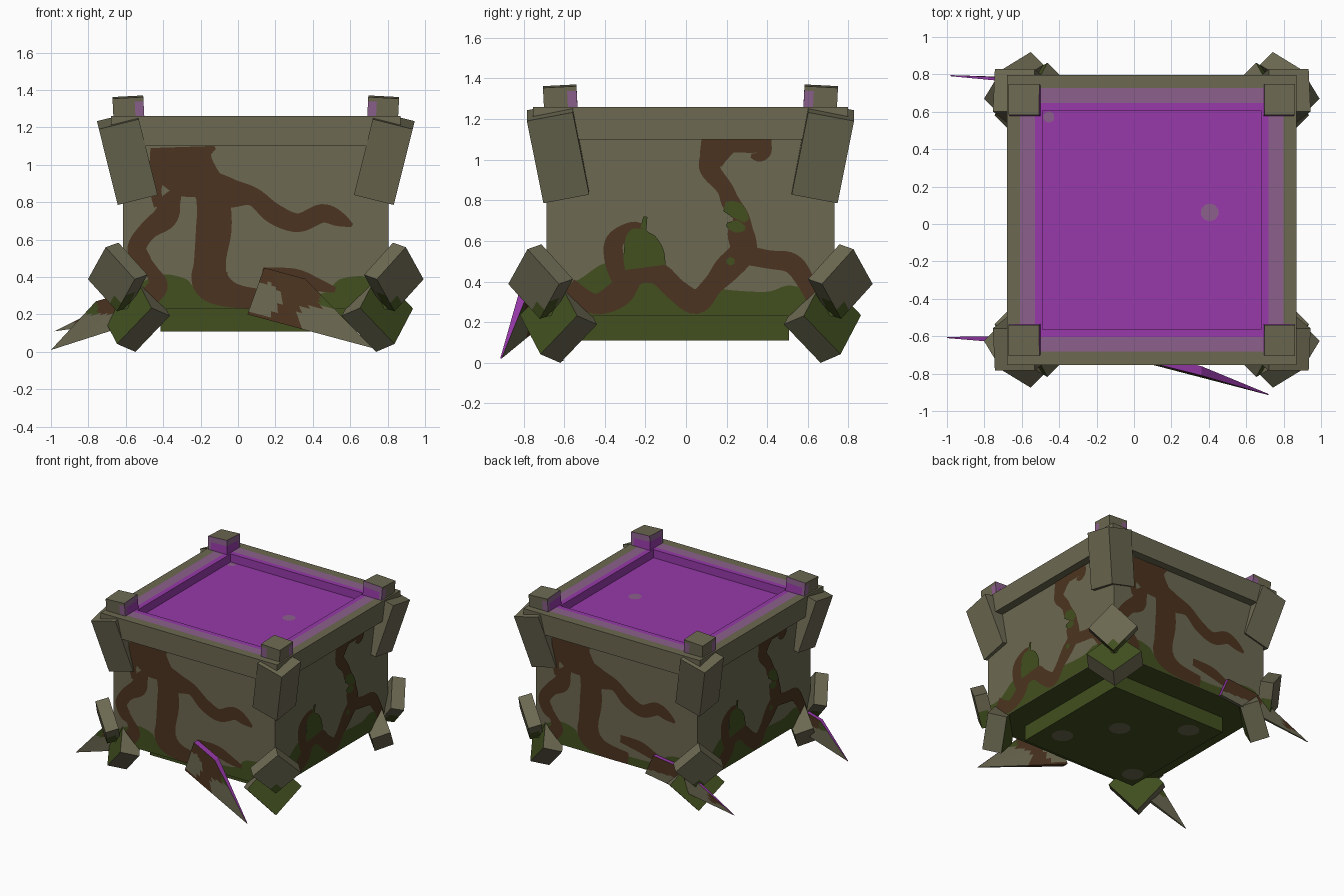
import bpy, bmesh
from math import radians, hypot
from mathutils import Vector, Matrix

cube = bpy.data.objects.get("Cube")
if cube:
    bpy.data.objects.remove(cube, do_unlink=True)

CENTRE = Vector((0.095, 0.022, 0))


def material(name, rgb):
    mat = bpy.data.materials.new(name)
    mat.use_nodes = True
    colour = (*rgb, 1)
    mat.diffuse_color = colour
    node = next(n for n in mat.node_tree.nodes if n.type == 'BSDF_PRINCIPLED')
    node.inputs["Base Color"].default_value = colour
    node.inputs["Roughness"].default_value = 0.9
    return mat


STONE, MOSS, VINE, PURPLE, MAUVE = range(5)
PALETTE = [
    material("olive stone", (.15, .14, .083)),
    material("moss green", (.054, .08, .014)),
    material("vine brown", (.073, .034, .014)),
    material("bright purple", (.31, .042, .4)),
    material("dusty mauve", (.26, .118, .265)),
]


def finish(name, bm, paint=None, solid=True):
    """Turn a bmesh into an object; paint(face) gives the colour slot."""
    if solid:
        bmesh.ops.recalc_face_normals(bm, faces=bm.faces[:])
    bm.normal_update()
    if paint:
        for face in bm.faces:
            face.material_index = paint(face)
    mesh = bpy.data.meshes.new(name)
    bm.to_mesh(mesh)
    bm.free()
    for mat in PALETTE:
        mesh.materials.append(mat)
    obj = bpy.data.objects.new(name, mesh)
    obj.location = CENTRE
    bpy.context.scene.collection.objects.link(obj)
    return obj


def square_loft(name, rings, cap_colour):
    """Stack square rings (half width, height, colour of the band below)."""
    bm = bmesh.new()
    loops = []
    for half, z, colour in rings:
        loop = [bm.verts.new((sx * half, sy * half, z))
                for sx, sy in ((-1, -1), (1, -1), (1, 1), (-1, 1))]
        if loops:
            for i in range(4):
                j = (i + 1) % 4
                face = bm.faces.new((loops[-1][i], loops[-1][j], loop[j], loop[i]))
                face.material_index = colour
        loops.append(loop)
    for loop in (loops[0], loops[-1]):
        bm.faces.new(loop).material_index = cap_colour
    return finish(name, bm)


def corner_blocks(name, centre, size, rotation, paint, cuts=0):
    """The same box mirrored to all four corners; painted in the +x +y corner."""
    for label, sx, sy in (("front_left", 1, -1), ("front_right", -1, -1),
                          ("back_left", 1, 1), ("back_right", -1, 1)):
        bm = bmesh.new()
        bmesh.ops.create_cube(bm, size=1)
        if cuts:
            bmesh.ops.subdivide_edges(bm, edges=bm.edges[:], cuts=cuts, use_grid_fill=True)
        place = Matrix.Translation(centre) @ rotation.to_4x4() @ Matrix.Diagonal((*size, 1))
        bm.transform(place)
        bm.normal_update()
        for face in bm.faces:
            face.material_index = paint(face.calc_center_median(), face.normal)
        bm.transform(Matrix.Diagonal((sx, sy, 1, 1)))
        finish(f"{name}_{label}", bm)


def turn(axis, degrees):
    return Matrix.Rotation(radians(degrees), 3, axis)


# Main box: recessed base, walls, and the overhanging rim with its purple pool
POOL = 1.195
base = square_loft("base_slab", [(.51, .11, MOSS), (.51, .24, MOSS)], MOSS)
base.location.y -= .025
square_loft("box_walls", [(.71, .23, MOSS), (.71, 1.11, STONE)], MOSS)
square_loft("rim_and_pool", [
    (.7, 1.10, STONE), (.775, 1.10, STONE), (.775, 1.26, STONE), (.705, 1.26, STONE),
    (.625, 1.26, MAUVE), (.585, 1.26, PURPLE), (.585, POOL, PURPLE)], PURPLE)


# Corner stones: slanted brackets, top studs, and two diagonal plates below
def stud_paint(point, normal):
    inward = 1.32 - point.x - point.y
    if normal.x + normal.y < -.5:
        return PURPLE if point.z < 1.33 and inward > .03 else MAUVE
    return MAUVE if inward > -.05 and point.z < 1.34 else STONE


def upper_paint(point, normal):
    return MOSS if point.z < .3 else STONE


def lower_paint(point, normal):
    return MOSS if abs(normal.x + normal.y) > 1 else STONE


DIAGONAL = turn('Z', 45)
corner_blocks("slanted_bracket", (.687, .652, 1.036), (.22, .23, .425),
              turn('Y', 14) @ turn('X', -11), lambda p, n: STONE)
corner_blocks("top_stud", (.68, .64, 1.285), (.165, .165, .155),
              turn('Y', 3) @ turn('X', -3), stud_paint, cuts=6)
corner_blocks("upper_corner_plate", (.738, .738, .4), (.1, .25, .25),
              DIAGONAL @ turn('Y', 14) @ turn('X', 45), upper_paint, cuts=3)
corner_blocks("lower_corner_plate", (.65, .65, .212), (.145, .285, .28),
              DIAGONAL @ turn('Y', -17) @ turn('X', 45), lower_paint)


# Wall paint: flat sheets laid just off each wall
def spline(points, steps=6):
    pts = [Vector(p) for p in points]
    pts = [pts[0]] + pts + [pts[-1]]
    out = []
    for a, b, c, d in zip(pts, pts[1:], pts[2:], pts[3:]):
        for i in range(steps):
            t = i / steps
            out.append(.5 * (2 * b + (c - a) * t + (2 * a - 5 * b + 4 * c - d) * t * t
                             + (3 * b - a - 3 * c + d) * t ** 3))
    return out + [pts[-1]]


def wall_sheet(name, strips, colour, lift, shift, quarter):
    """Strips are lists of paired edge points (across, up) on one wall."""
    bm = bmesh.new()
    for strip in strips:
        rows = [[bm.verts.new((max(-.705, min(.705, u - shift)), -.71 - lift,
                               max(.232, min(1.1, v)))) for u, v in pair] for pair in strip]
        for (a, b), (c, d) in zip(rows, rows[1:]):
            bm.faces.new((a, c, d, b))
    bm.normal_update()
    for face in bm.faces:
        if face.normal.y > 0:
            face.normal_flip()
    bm.transform(Matrix.Rotation(radians(90 * quarter), 4, 'Z'))
    finish(name, bm, lambda f: colour, solid=False)


def ribbon(points):
    """A smooth stroke through (across, up, width) points."""
    path = spline(points)
    strip = []
    for i, p in enumerate(path):
        along = path[min(i + 1, len(path) - 1)] - path[max(i - 1, 0)]
        side = Vector((-along.y, along.x)).normalized() * p.z / 2
        strip.append((p.xy + side, p.xy - side))
    return strip


def bank(points):
    """Ground cover below a smooth skyline of (across, up) points."""
    return [((p.x, .232), (p.x, p.y)) for p in spline([(u, v, 0) for u, v in points])]


wide_vines = [
    [(-.31, 1.12, .32), (-.29, 1.03, .36), (-.25, .96, .3), (-.16, .88, .18), (-.13, .78, .18),
     (-.13, .65, .19), (-.15, .48, .17), (-.14, .37, .2), (-.02, .3, .13), (.2, .28, .09)],
    [(-.15, .89, .16), (-.05, .85, .16), (.08, .83, .1), (.19, .74, .11),
     (.32, .69, .1), (.45, .74, .1), (.54, .71, .08), (.61, .675, .02)],
    [(-.45, 1.03, .1), (-.43, .95, .08), (-.44, .86, .06), (-.42, .78, .06)],
    [(-.32, .86, .05), (-.36, .8, .11), (-.39, .72, .13), (-.48, .65, .1), (-.54, .56, .1),
     (-.51, .48, .1), (-.46, .43, .07), (-.43, .35, .11), (-.5, .27, .1)],
    [(.13, .42, .06), (.3, .4, .09), (.42, .36, .07), (.52, .33, .03)],
]
wide_moss = [bank([(-.61, .32), (-.42, .41), (-.28, .39), (-.2, .33), (.1, .3), (.35, .3),
                   (.47, .32), (.55, .39), (.7, .4), (.8, .33)])]
tall_vines = [
    [(.08, 1.075, .06), (.25, 1.07, .07), (.42, 1.07, .07)],
    [(.39, 1.09, .06), (.39, 1.04, .06), (.36, 1.015, .05), (.32, 1.02, .02)],
    [(.16, 1.08, .18), (.13, 1.01, .13), (.12, .95, .1), (.19, .86, .08), (.22, .79, .09),
     (.27, .72, .08), (.27, .64, .13), (.28, .55, .13), (.2, .46, .13), (.13, .38, .1),
     (.05, .3, .12), (-.05, .36, .11), (-.14, .44, .11), (-.25, .43, .1), (-.33, .34, .13),
     (-.45, .29, .1), (-.58, .37, .1)],
    [(.25, .54, .1), (.4, .51, .09), (.52, .49, .1), (.59, .4, .09), (.64, .3, .08)],
    [(-.3, .4, .12), (-.35, .5, .1), (-.35, .6, .09), (-.26, .66, .07), (-.2, .65, .04)],
]
tall_moss = [
    bank([(-.69, .4), (-.55, .4), (-.4, .49), (-.28, .46), (-.15, .42), (0, .33),
          (.12, .38), (.2, .36), (.4, .35), (.52, .38), (.73, .32)]),
]
moss_spots = [ribbon([(.19, .77, .05), (.25, .75, .08), (.3, .7, .03)]),
              ribbon([(.2, .68, .02), (.25, .67, .06), (.29, .66, .02)]),
              ribbon([(.2, .5, .02), (.22, .5, .04), (.24, .5, .02)]),
              ribbon([(-.23, .66, .06), (-.23, .62, .14), (-.21, .54, .2), (-.2, .47, .2)]),
              ribbon([(-.2, .72, .02), (-.21, .66, .03)])]
for wall, quarter in (("front", 0), ("left", 1), ("back", 2), ("right", 3)):
    wide = quarter % 2 == 0
    shift = CENTRE.x if wide else CENTRE.y
    vines = wide_vines if wide else tall_vines
    wall_sheet(f"{wall}_moss", wide_moss if wide else tall_moss, MOSS, .003, shift, quarter)
    wall_sheet(f"{wall}_vines", [ribbon(v) for v in vines], VINE, .006, shift, quarter)
    if not wide:
        wall_sheet(f"{wall}_moss_spots", moss_spots, MOSS, .009, shift, quarter)


# Small round stains on the pool and under the base
def stain(name, x, y, z, radius, colour):
    bm = bmesh.new()
    bmesh.ops.create_circle(bm, cap_ends=True, segments=10, radius=radius,
                            matrix=Matrix.Translation((x, y, z)))
    if z < 1:
        bmesh.ops.reverse_faces(bm, faces=bm.faces[:])
    finish(name, bm, lambda f: colour, solid=False)


stain("pool_stain", .31, .04, POOL + .004, .048, MAUVE)
stain("pool_corner_stain", -.55, .55, POOL + .004, .03, MAUVE)
for x, y in ((-.4, -.4), (.35, -.3), (-.3, .35), (.1, .05)):
    stain("base_stain", x, y, .107, .08, STONE)


# Broken splinters: flat pointed planks leaning on the walls, purple on the upper edge
def splinter(name, outline, thickness, paint):
    bm = bmesh.new()
    front = [bm.verts.new(Vector(p) - CENTRE) for p in outline]
    back = [bm.verts.new(v.co + Vector((0, thickness if i < 3 else .006, 0)))
            for i, v in enumerate(front)]
    bm.faces.new(front)
    bm.faces.new(back[::-1])
    for i in range(4):
        j = (i + 1) % 4
        bm.faces.new((front[i], back[i], back[j], front[j]))
    bmesh.ops.subdivide_edges(bm, edges=bm.edges[:], cuts=15, use_grid_fill=True)

    def colour(face):
        on_edge = face.normal.z > .4 and abs(face.normal.y) < .5
        return PURPLE if on_edge else paint(face.calc_center_median() + CENTRE)
    finish(name, bm, colour)


def front_paint(p):
    if hypot(p.x - .14, p.z - .28) < .09 or (p.x > .33 and p.z < .24):
        return STONE
    return MOSS if p.x > .44 else VINE


def side_paint(p):
    if p.z < .2:
        return STONE
    return MOSS if p.x < -.75 else VINE


def back_paint(p):
    if p.x < -.75 and p.z > .16:
        return VINE
    return VINE if p.x > -.55 and p.z > .26 else STONE


splinter("front_splinter",
         [(.05, -.74, .2), (.14, -.755, .45), (.36, -.81, .39), (.72, -.915, .02)], .05,
         front_paint)
splinter("side_splinter",
         [(-.5, -.63, .17), (-.55, -.63, .33), (-.76, -.63, .27), (-1, -.61, .01)], .03,
         side_paint)
splinter("back_splinter",
         [(-.18, .74, .22), (-.25, .74, .38), (-.5, .745, .35), (-.98, .79, .11)], .03,
         back_paint)
